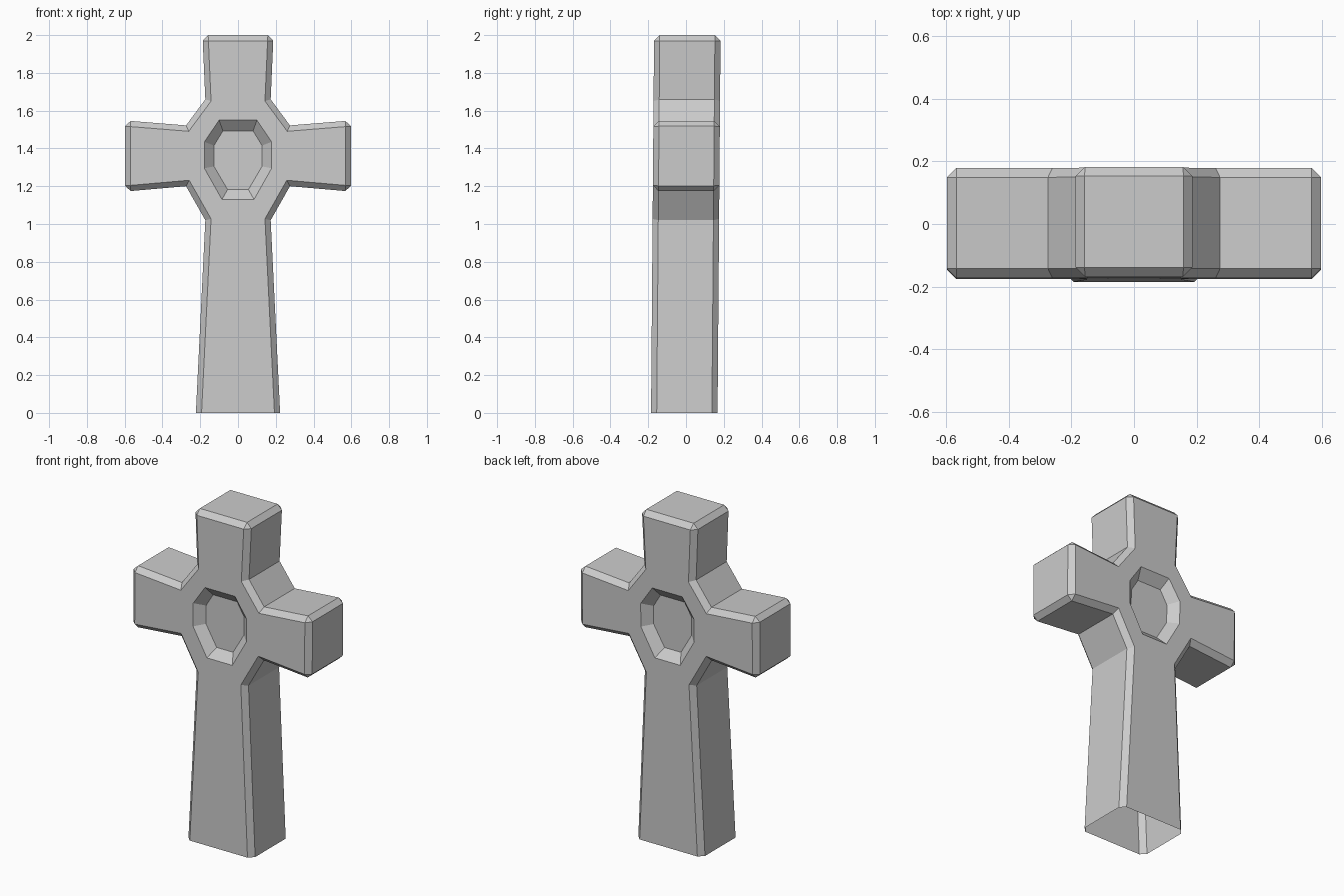
import bpy, bmesh

if "Cube" in bpy.data.objects:
    bpy.data.objects.remove(bpy.data.objects["Cube"])

HALF = 0.176      # half thickness
CHAMFER = 0.03
DEPTH = 0.05      # recess depth


def mirrored(half):
    """Right-hand points, bottom to top, closed with their mirror image."""
    return half + [(-x, z) for x, z in reversed(half)]


outline = mirrored([(0.223, 0), (0.173, 1.02), (0.275, 1.2), (0.598, 1.172),
                    (0.598, 1.548), (0.275, 1.522), (0.173, 1.66), (0.188, 2.0)])
rim = mirrored([(0.085, 1.13), (0.178, 1.295), (0.178, 1.435), (0.10, 1.55)])
floor = mirrored([(0.055, 1.182), (0.127, 1.305), (0.127, 1.415), (0.08, 1.493)])

bm = bmesh.new()


def ring(points, y):
    return [bm.verts.new((x, y, z)) for x, z in points]


# Cross-shaped slab
front, back = ring(outline, -HALF), ring(outline, HALF)
n = len(outline)
bm.faces.new(front)
bm.faces.new(back[::-1])
for i in range(n):
    j = (i + 1) % n
    bm.faces.new((front[i], back[i], back[j], front[j]))
bm.normal_update()

# Chamfer every convex edge except around the base
edges = [e for e in bm.edges
         if not all(v.co.z < 0.001 for v in e.verts)
         and e.calc_face_angle_signed() > 0.7
         and not (abs(e.verts[0].co.z) < 0.001 and abs(e.verts[1].co.z) < 0.001)]
edges = [e for e in edges if e.is_convex]
bmesh.ops.bevel(bm, geom=edges, offset=CHAMFER, offset_type='OFFSET',
                segments=1, affect='EDGES', clamp_overlap=False)
bm.normal_update()

# Open base
bmesh.ops.delete(bm, geom=[f for f in bm.faces if f.normal.z < -0.9
                           and f.calc_center_median().z < 0.01], context='FACES_ONLY')

# Octagonal recess on front and back
for side in (-1, 1):
    face = max(bm.faces, key=lambda f: f.calc_area() if f.normal.y * side > 0.99 else 0)
    border = list(face.edges)
    bmesh.ops.delete(bm, geom=[face], context='FACES_ONLY')
    outer = ring(rim, side * HALF)
    inner = ring(floor, side * (HALF - DEPTH))
    m = len(outer)
    loop = [bm.edges.new((outer[i], outer[(i + 1) % m])) for i in range(m)]
    filled = bmesh.ops.triangle_fill(bm, use_beauty=True, edges=border + loop,
                                     normal=(0, side, 0))
    for i in range(m):
        j = (i + 1) % m
        bm.faces.new((outer[i], outer[j], inner[j], inner[i]))
    bm.faces.new(inner)
    bm.normal_update()

# Slight backward lean
for v in bm.verts:
    v.co.y += 0.008 * v.co.z - 0.009

bmesh.ops.recalc_face_normals(bm, faces=bm.faces[:])
mesh = bpy.data.meshes.new("stone_cross")
bm.to_mesh(mesh)
bm.free()
bpy.context.collection.objects.link(bpy.data.objects.new("stone_cross", mesh))
